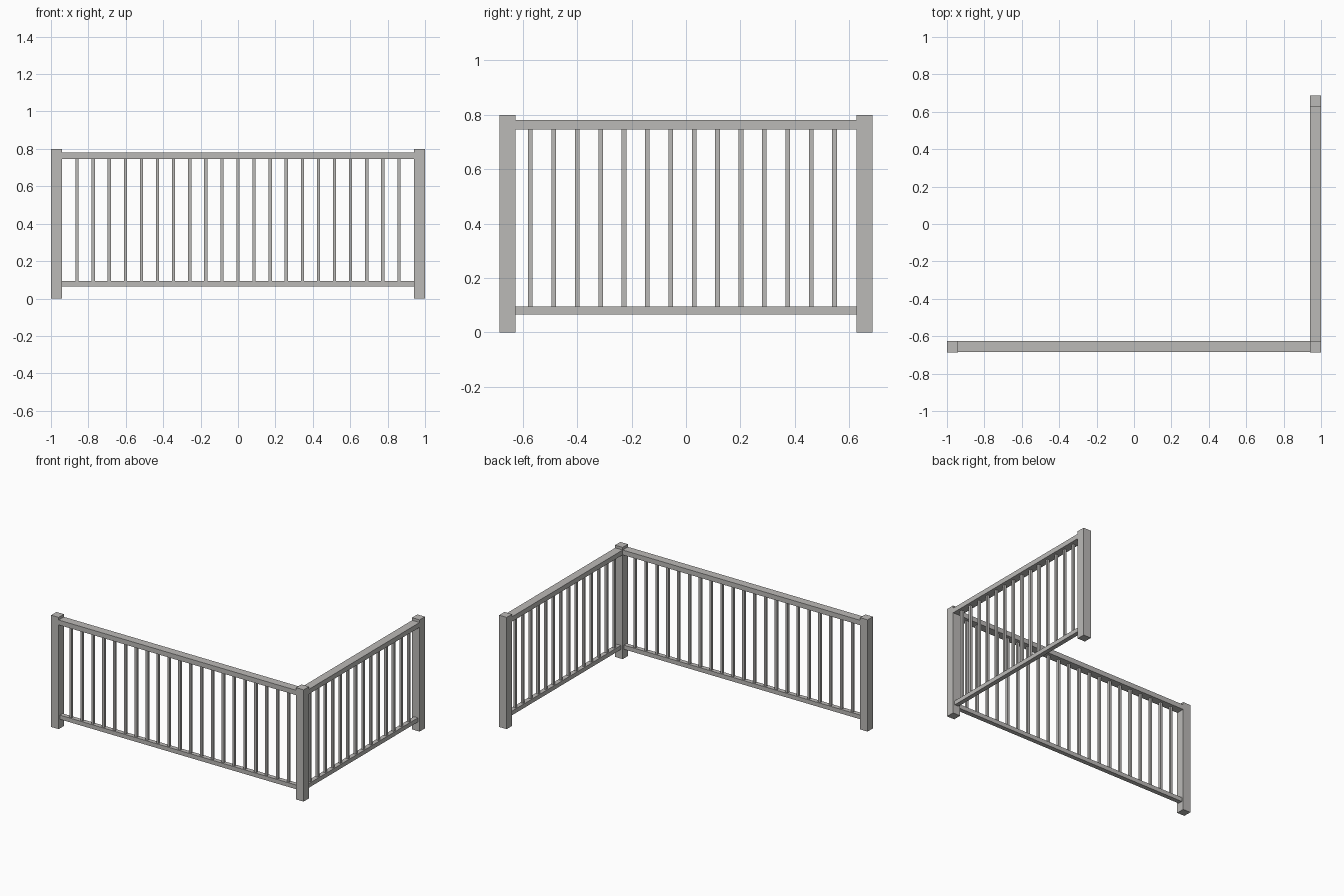
import bpy

if "Cube" in bpy.data.objects:
    bpy.data.objects.remove(bpy.data.objects["Cube"])

# One warm grey for the whole railing
grey = bpy.data.materials.new("warm_grey")
grey.diffuse_color = (0.50, 0.49, 0.475, 1)
grey.use_nodes = True
grey.node_tree.nodes["Principled BSDF"].inputs["Base Color"].default_value = grey.diffuse_color

POST = 0.06
X, Y = 1.0 - POST / 2, 0.686 - POST / 2   # post centre lines
H = 0.8


def box(name, x0, x1, y0, y1, z0, z1):
    bpy.ops.mesh.primitive_cube_add(size=1, location=((x0 + x1) / 2, (y0 + y1) / 2, (z0 + z1) / 2))
    ob = bpy.context.object
    ob.name = name
    ob.scale = (x1 - x0, y1 - y0, z1 - z0)
    bpy.ops.object.transform_apply(location=False, rotation=False, scale=True)
    ob.data.materials.append(grey)
    return ob


# Square posts: front left, corner, back right
for name, x, y in (("left_post", -X, -Y), ("corner_post", X, -Y), ("back_post", X, Y)):
    box(name, x - POST / 2, x + POST / 2, y - POST / 2, y + POST / 2, 0, H)

# Wide top rails and narrow bottom rails between the posts
XI, YI = X - POST / 2, Y - POST / 2
for name, w, z0, z1 in (("top_rail", 0.059, 0.746, 0.781), ("bottom_rail", 0.032, 0.065, 0.095)):
    box("front_" + name, -XI, XI, -Y - w / 2, -Y + w / 2, z0, z1)
    box("side_" + name, X - w / 2, X + w / 2, -YI, YI, z0, z1)

# Thin square balusters, evenly spaced
B, STEP = 0.0085, 0.086
for i in range(21):
    x = (i - 10) * STEP
    box(f"front_baluster_{i + 1}", x - B, x + B, -Y - B, -Y + B, 0.095, 0.746)
for i in range(14):
    y = -0.572 + i * STEP
    box(f"side_baluster_{i + 1}", X - B, X + B, y - B, y + B, 0.095, 0.746)
